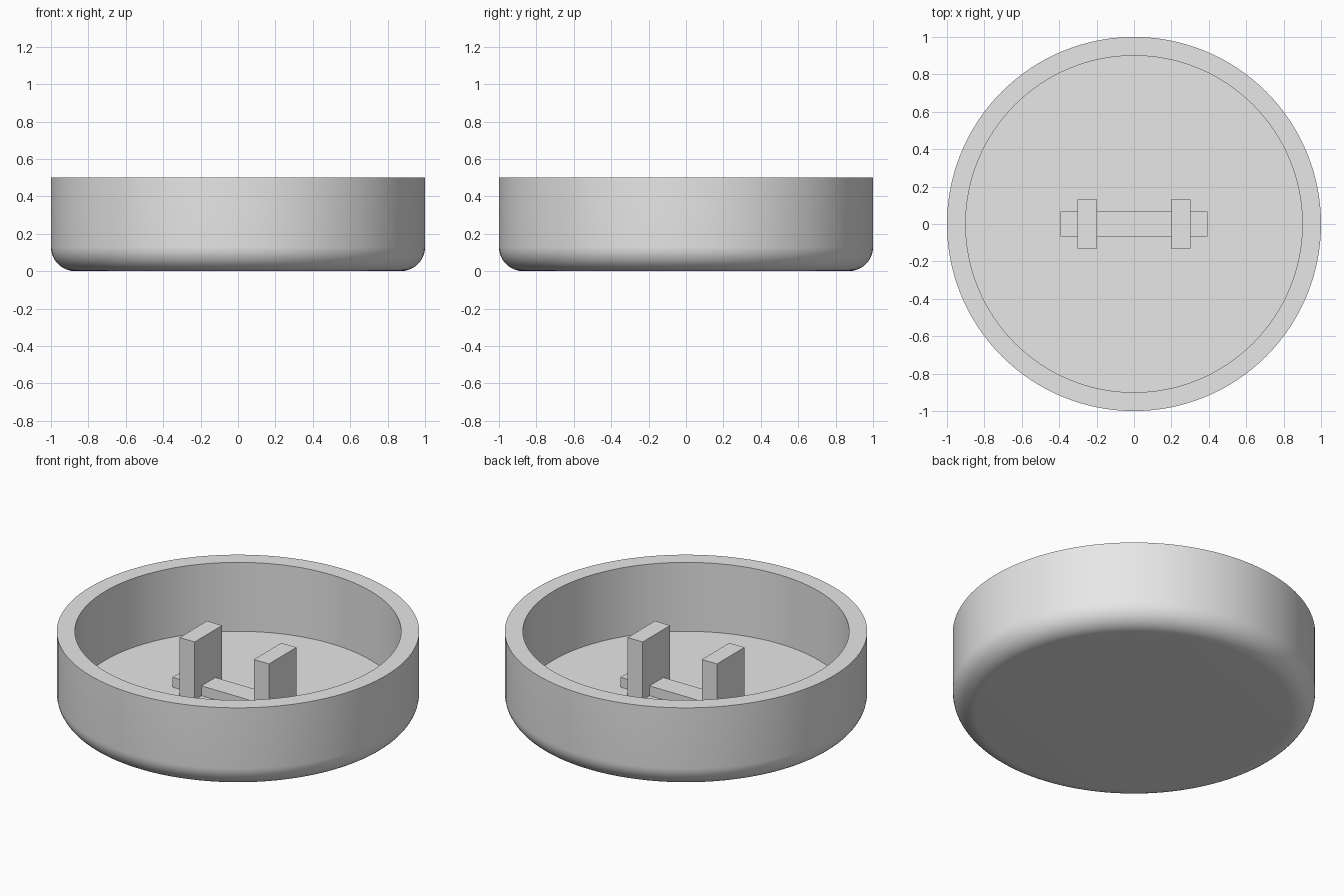
import bpy, bmesh, math

cube = bpy.data.objects.get("Cube")
if cube:
    bpy.data.objects.remove(cube, do_unlink=True)

grey = bpy.data.materials.new("light_grey")
grey.use_nodes = True
grey.diffuse_color = (0.8, 0.8, 0.8, 1)
grey.node_tree.nodes["Principled BSDF"].inputs["Base Color"].default_value = (0.8, 0.8, 0.8, 1)

RADIUS, INNER, HEIGHT, FLOOR, FILLET = 1.0, 0.9, 0.5, 0.08, 0.13
SEGMENTS, FILLET_STEPS = 128, 12


def finish(name, bm):
    """Turn a bmesh into a named grey object."""
    bmesh.ops.recalc_face_normals(bm, faces=bm.faces)
    mesh = bpy.data.meshes.new(name)
    bm.to_mesh(mesh)
    bm.free()
    mesh.materials.append(grey)
    obj = bpy.data.objects.new(name, mesh)
    bpy.context.collection.objects.link(obj)
    return obj


def lathe(name, profile):
    """Revolve an (r, z) profile around z; ends are closed with flat discs."""
    bm = bmesh.new()
    rings = []
    for r, z in profile:
        angles = [math.tau * i / SEGMENTS for i in range(SEGMENTS)]
        rings.append([bm.verts.new((r * math.cos(a), r * math.sin(a), z)) for a in angles])
    for low, high in zip(rings, rings[1:]):
        for i in range(SEGMENTS):
            j = (i + 1) % SEGMENTS
            bm.faces.new((low[i], low[j], high[j], high[i]))
    bm.faces.new(rings[0])
    bm.faces.new(rings[-1])
    return finish(name, bm)


def block(name, x, half_x, half_y, z0, z1):
    """Upright box centred on y = 0."""
    bm = bmesh.new()
    bmesh.ops.create_cube(bm, size=1)
    for v in bm.verts:
        v.co = (x + v.co.x * 2 * half_x, v.co.y * 2 * half_y, z0 if v.co.z < 0 else z1)
    return finish(name, bm)


# Round cup: filleted base, straight wall, flat rim, recessed floor
profile = []
for i in range(FILLET_STEPS + 1):
    a = math.pi / 2 * i / FILLET_STEPS
    profile.append((RADIUS - FILLET + FILLET * math.sin(a), FILLET - FILLET * math.cos(a)))
profile += [(RADIUS, HEIGHT), (INNER, HEIGHT), (INNER, FLOOR)]
cup = lathe("cup", profile)
bpy.ops.object.select_all(action="DESELECT")
cup.select_set(True)
bpy.context.view_layer.objects.active = cup
bpy.ops.object.shade_smooth_by_angle(angle=math.radians(30))

# Low bar on the floor with two upright posts
block("floor_bar", 0, 0.394, 0.067, FLOOR - 0.01, 0.14)
for side, sign in (("left", 1), ("right", -1)):
    block(side + "_post", sign * 0.25, 0.051, 0.132, FLOOR - 0.01, 0.432)
